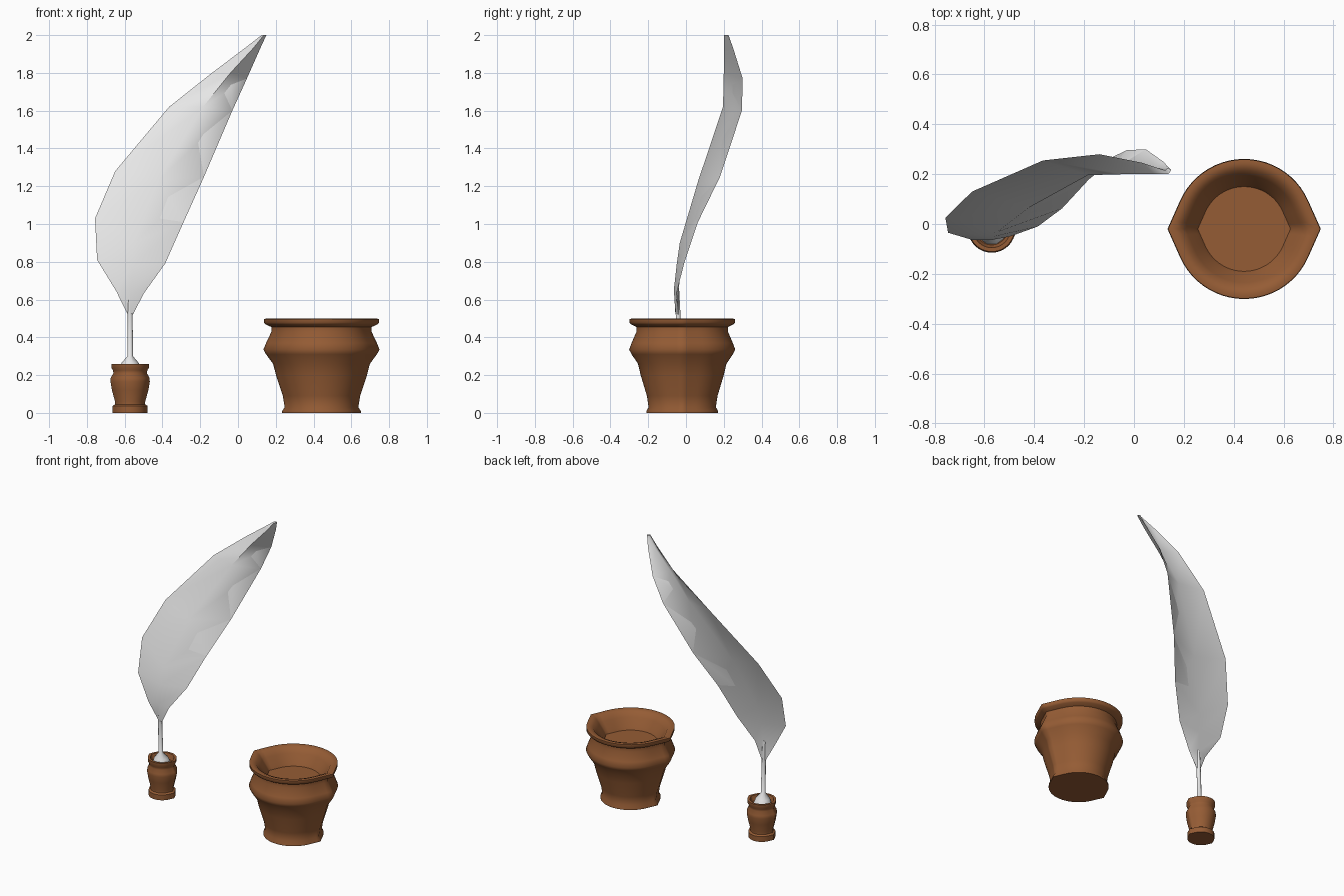
import bpy, bmesh
from math import radians, cos, sin, pi
from mathutils import Vector

default = bpy.data.objects.get("Cube")
if default:
    bpy.data.objects.remove(default, do_unlink=True)


def make_material(name, color):
    mat = bpy.data.materials.new(name)
    mat.use_nodes = True
    mat.diffuse_color = color
    bsdf = next(n for n in mat.node_tree.nodes if n.type == 'BSDF_PRINCIPLED')
    bsdf.inputs["Base Color"].default_value = color
    return mat


brown = make_material("glazed brown clay", (0.3, 0.107, 0.035, 1))
white = make_material("feather white", (0.8, 0.8, 0.8, 1))


def loft(name, rings, mat, sharp_angle):
    """Skin a list of closed point rings and cap both ends."""
    bm = bmesh.new()
    loops = [[bm.verts.new(p) for p in ring] for ring in rings]
    for low, high in zip(loops, loops[1:]):
        n = len(low)
        for i in range(n):
            j = (i + 1) % n
            bm.faces.new((low[i], low[j], high[j], high[i]))
    bm.faces.new(list(reversed(loops[0])))
    bm.faces.new(loops[-1])
    bmesh.ops.recalc_face_normals(bm, faces=bm.faces)
    mesh = bpy.data.meshes.new(name)
    bm.to_mesh(mesh)
    bm.free()
    mesh.materials.append(mat)
    mesh.shade_smooth()
    mesh.set_sharp_from_angle(angle=radians(sharp_angle))
    obj = bpy.data.objects.new(name, mesh)
    bpy.context.collection.objects.link(obj)
    return obj


def circle_ring(center, radius, z, segments, lip_angle=0.0):
    """Circle whose left and right ends are drawn out to straight-sided lips."""
    ring = []
    for i in range(segments):
        a = 2 * pi * i / segments
        off = min(a, abs(a - pi), 2 * pi - a)
        r = radius / cos(max(lip_angle - off, 0))
        ring.append((center[0] + r * cos(a), center[1] + r * sin(a), z))
    return ring


def lipped_pot(name, center, profile):
    rings = [circle_ring(center, r, z, 60, radians(24)) for r, z in profile]
    return loft(name, rings, brown, 50)


# Large pot: foot, belly, shoulder, rim, then inside wall down to the floor
lipped_pot("large_pot", (0.442, -0.02), [
    (.19, 0), (.19, .01), (.178, .03), (.187, .09), (.22, .2), (.234, .26),
    (.268, .31), (.281, .335), (.268, .37), (.242, .43), (.243, .455),
    (.27, .468), (.279, .478), (.279, .497), (.262, .5), (.235, .49),
    (.215, .46), (.18, .41), (.17, .39)])

# Small quill holder
lipped_pot("quill_holder", (-0.571, -0.02), [
    (.085, 0), (.085, .037), (.073, .045), (.073, .06), (.088, .12),
    (.095, .165), (.094, .185), (.081, .21), (.083, .225), (.091, .24),
    (.091, .26), (.075, .26), (.068, .235), (.064, .225)])

# Quill stem, flared where it sits in the holder
loft("quill_stem",
     [circle_ring((-.571, y), r, z, 10) for r, z, y in
      [(.06, .22, -.025), (.045, .265, -.03), (.015, .3, -.035),
       (.013, .53, -.042), (.012, .66, -.048)]], white, 60)

# Feather vane: left edge, ridge and right edge at each station
stations = [
    ((-.583, -.04, .52), (-.57, -.056, .52), (-.557, -.04, .52)),
    ((-.645, -.065, .645), (-.57, -.064, .65), (-.497, -.05, .635)),
    ((-.746, -.035, .81), (-.562, -.05, .78), (-.386, -.01, .79)),
    ((-.757, .025, 1.03), (-.55, -.033, .9), (-.288, .063, 1.01)),
    ((-.65, .13, 1.28), (-.423, .065, 1.23), (-.18, .18, 1.25)),
    ((-.365, .255, 1.62), (-.185, .196, 1.62), (-.03, .296, 1.6)),
    ((-.138, .28, 1.8), (-.04, .2, 1.8), (.047, .3, 1.77)),
    ((.035, .245, 1.93), (.08, .2, 1.93), (.118, .25, 1.93)),
    ((.125, .215, 2), (.137, .2, 2), (.15, .215, 2)),
]
back = Vector((0, .025, 0))
loft("feather_vane",
     [(left, ridge, right, Vector(ridge) + back)
      for left, ridge, right in stations], white, 60)
